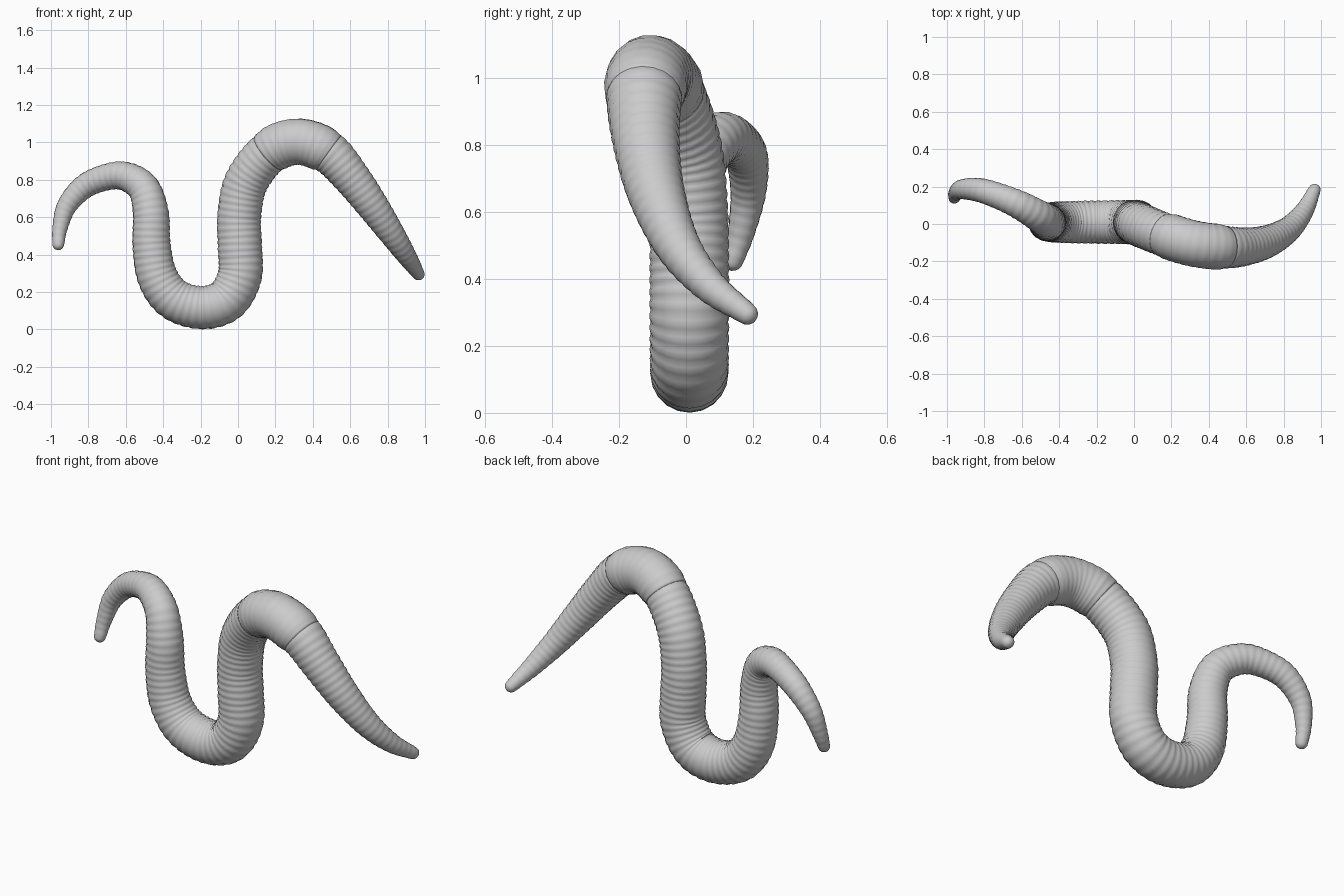
import bpy, bmesh, math
from mathutils import Vector

if "Cube" in bpy.data.objects:
    bpy.data.objects.remove(bpy.data.objects["Cube"])

SIDES = 20
SEG = 0.036          # length of one body ring
STEPS = 4            # loops per body ring

# Centre line of the worm: x, y, z, radius
PATH = [
    (-0.961, 0.140, 0.455, 0.031),
    (-0.952, 0.165, 0.540, 0.040),
    (-0.915, 0.186, 0.660, 0.053),
    (-0.820, 0.180, 0.765, 0.064),
    (-0.700, 0.140, 0.815, 0.070),
    (-0.600, 0.095, 0.818, 0.077),
    (-0.505, 0.040, 0.755, 0.085),
    (-0.466, 0.012, 0.620, 0.095),
    (-0.462, 0.010, 0.450, 0.101),
    (-0.430, 0.010, 0.280, 0.107),
    (-0.340, 0.010, 0.160, 0.111),
    (-0.190, 0.010, 0.117, 0.114),
    (-0.060, 0.010, 0.160, 0.116),
    (0.010, 0.010, 0.290, 0.117),
    (0.010, 0.010, 0.450, 0.117),
    (0.007, 0.008, 0.610, 0.116),
    (0.045, -0.010, 0.790, 0.116),
    (0.170, -0.060, 0.950, 0.115),
    (0.320, -0.105, 1.004, 0.115),
    (0.478, -0.124, 0.950, 0.113),
    (0.600, -0.120, 0.820, 0.100),
    (0.720, -0.090, 0.660, 0.085),
    (0.830, -0.025, 0.500, 0.067),
    (0.910, 0.070, 0.380, 0.050),
    (0.965, 0.182, 0.296, 0.033),
]


def dense_path(points, n=40):
    """Smooth curve through the points; returns samples and their lengths."""
    p = [Vector(q) for q in points]
    p = [2 * p[0] - p[1]] + p + [2 * p[-1] - p[-2]]
    out = []
    for i in range(1, len(p) - 2):
        a, b, c, d = p[i - 1:i + 3]
        for k in range(n):
            t = k / n
            out.append(0.5 * (2 * b + (c - a) * t + (2 * a - 5 * b + 4 * c - d) * t * t
                              + (3 * b - a - 3 * c + d) * t ** 3))
    out.append(p[-2])
    lengths = [0.0]
    for u, v in zip(out, out[1:]):
        lengths.append(lengths[-1] + (v.xyz - u.xyz).length)
    return out, lengths


samples, lengths = dense_path(PATH)


def at(s):
    """Position and radius at length s along the centre line."""
    lo, hi = 0, len(lengths) - 1
    while hi - lo > 1:
        mid = (lo + hi) // 2
        if lengths[mid] <= s:
            lo = mid
        else:
            hi = mid
    f = (s - lengths[lo]) / (lengths[hi] - lengths[lo])
    return samples[lo].lerp(samples[hi], f)


def sweep(name, stations):
    """Tube along the centre line; stations are (s, shift, radius)."""
    bm = bmesh.new()
    rings, normal = [], Vector((0, 1, 0))
    total = lengths[-1]
    for s, shift, radius in stations:
        a, b = at(max(s - 0.01, 0)), at(min(s + 0.01, total))
        tangent = (b.xyz - a.xyz).normalized()
        normal = (normal - tangent * normal.dot(tangent)).normalized()
        side = tangent.cross(normal)
        centre = at(s).xyz + tangent * shift
        rings.append([bm.verts.new(centre + radius * (
            normal * math.cos(2 * math.pi * k / SIDES) + side * math.sin(2 * math.pi * k / SIDES)))
            for k in range(SIDES)])
    for r, q in zip(rings, rings[1:]):
        for k in range(SIDES):
            j = (k + 1) % SIDES
            bm.faces.new((r[k], r[j], q[j], q[k]))
    bm.faces.new(rings[0][::-1])
    bm.faces.new(rings[-1])
    bmesh.ops.recalc_face_normals(bm, faces=bm.faces)
    mesh = bpy.data.meshes.new(name)
    bm.to_mesh(mesh)
    bm.free()
    mesh.shade_smooth()
    obj = bpy.data.objects.new(name, mesh)
    bpy.context.collection.objects.link(obj)
    return obj


# Ringed body with rounded tips
total = lengths[-1]
count = round(total / SEG) * STEPS
body = []
for i in range(count + 1):
    s = total * i / count
    r = at(s).w
    bulge = math.sin(math.pi * (i % STEPS) / STEPS)
    body.append((s, 0, r * (1 + 0.035 * (bulge - 0.4))))
caps = [math.radians(a) for a in (20, 40, 60, 80, 88)]
r0, r1 = at(0).w, at(total).w
start = [(0, -r0 * math.sin(a), r0 * math.cos(a)) for a in reversed(caps)]
end = [(total, r1 * math.sin(a), r1 * math.cos(a)) for a in caps]
sweep("worm_body", start + body + end)

# Slightly swollen smooth saddle band over the high bend
s0, s1 = lengths[17 * 40] - 0.01, lengths[19 * 40] + 0.01
band = []
for i in range(41):
    t = i / 40
    s = s0 + (s1 - s0) * t
    swell = 0.008 * min(1, 8 * t, 8 * (1 - t))
    band.append((s, 0, at(s).w + 0.001 + swell + 0.001 * math.sin(math.pi * i / 2)))
sweep("saddle_band", band)
